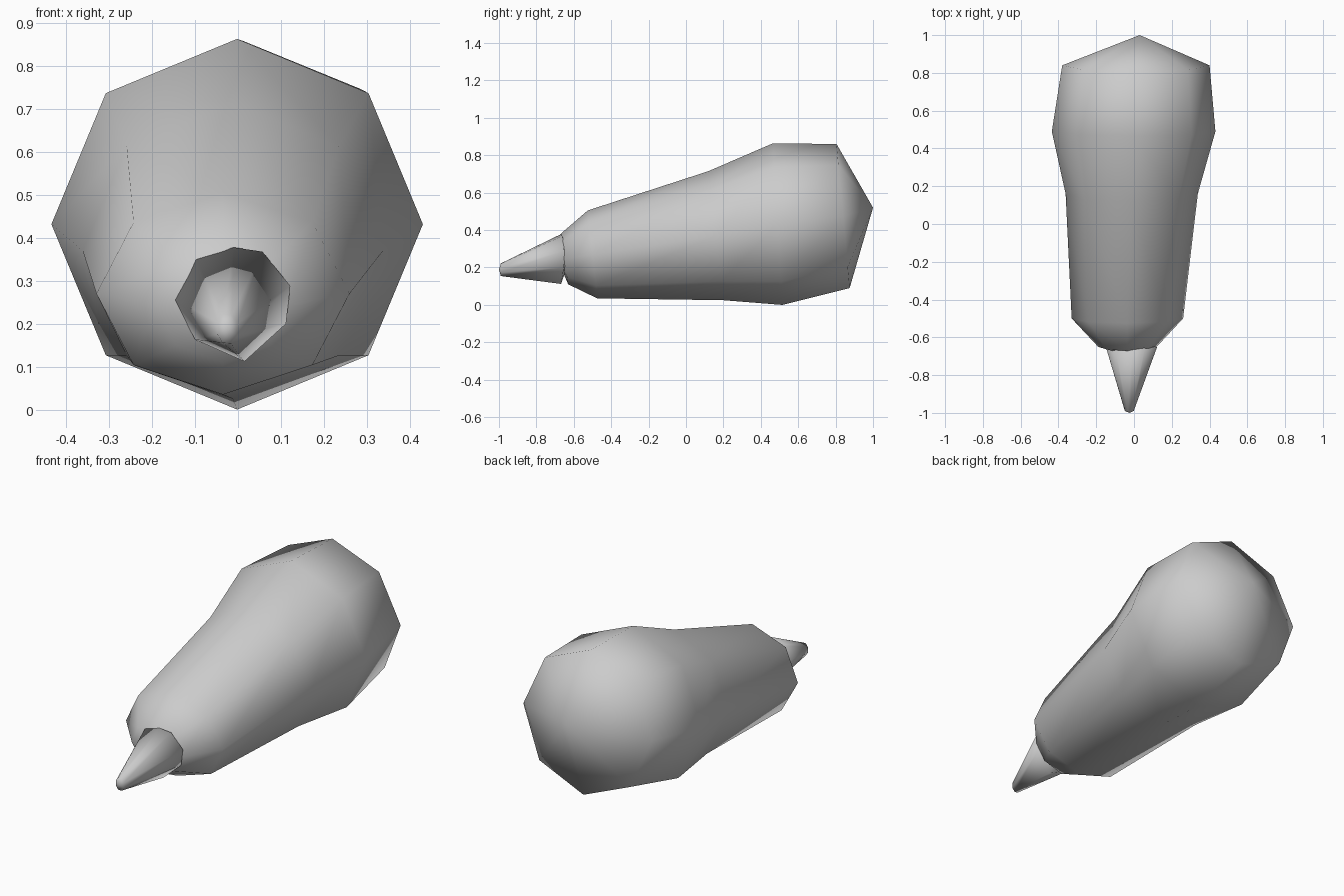
import bpy, bmesh, math

cube = bpy.data.objects.get("Cube")
if cube:
    bpy.data.objects.remove(cube, do_unlink=True)

grey = bpy.data.materials.new("plain_grey")
grey.use_nodes = True
grey.diffuse_color = (0.6, 0.6, 0.6, 1)
grey.node_tree.nodes["Principled BSDF"].inputs["Base Color"].default_value = (0.6, 0.6, 0.6, 1)

SIDES = 8


def ring(x, y, z, rx, rz, lean=0.0, turn=0.0):
    """Octagon across the y axis; lean moves its top along y."""
    pts = []
    for i in range(SIDES):
        a = math.tau * i / SIDES + math.radians(turn)
        pts.append((x + rx * math.cos(a), y + lean * math.sin(a), z + rz * math.sin(a)))
    return pts


def loft(name, rings, front=None, back=None):
    """Skin the rings from front to back, closing ends with a pole or a flat cap."""
    bm = bmesh.new()
    loops = [[bm.verts.new(p) for p in r] for r in rings]
    for a, b in zip(loops, loops[1:]):
        for i in range(SIDES):
            j = (i + 1) % SIDES
            bm.faces.new((a[i], a[j], b[j], b[i]))
    for loop, pole in ((loops[0], front), (loops[-1], back)):
        if pole:
            tip = bm.verts.new(pole)
            for i in range(SIDES):
                bm.faces.new((loop[i], loop[(i + 1) % SIDES], tip))
        else:
            bm.faces.new(loop)
    bmesh.ops.recalc_face_normals(bm, faces=bm.faces[:])
    for f in bm.faces:
        f.smooth = True
    mesh = bpy.data.meshes.new(name)
    bm.to_mesh(mesh)
    bm.free()
    mesh.materials.append(grey)
    obj = bpy.data.objects.new(name, mesh)
    bpy.context.collection.objects.link(obj)
    return obj


# Tapered body, fuller towards the back
loft("body", [
    ring(-0.035, -0.65, 0.245, 0.155, 0.135, -0.02),
    ring(-0.035, -0.5, 0.27, 0.295, 0.235, -0.025),
    ring(-0.012, 0.16, 0.37, 0.35, 0.345, -0.04),
    ring(-0.002, 0.49, 0.432, 0.433, 0.432, -0.025),
    ring(0.01, 0.84, 0.475, 0.39, 0.385, -0.035),
], front=(-0.03, -0.69, 0.25), back=(0.03, 1.0, 0.52))

# Pointed beak with an uneven base
base = [(0.122, 0.288), (0.057, 0.368), (-0.01, 0.378), (-0.1, 0.355),
        (-0.15, 0.258), (-0.1, 0.163), (0.015, 0.112), (0.112, 0.2)]
loft("beak", [
    ring(-0.025, -0.99, 0.188, 0.025, 0.036, 0.0, 20),
    [(x, -0.67 + 0.15 * abs(x), z) for x, z in base],
], front=(-0.025, -1.0, 0.19), back=(-0.02, -0.62, 0.25))
